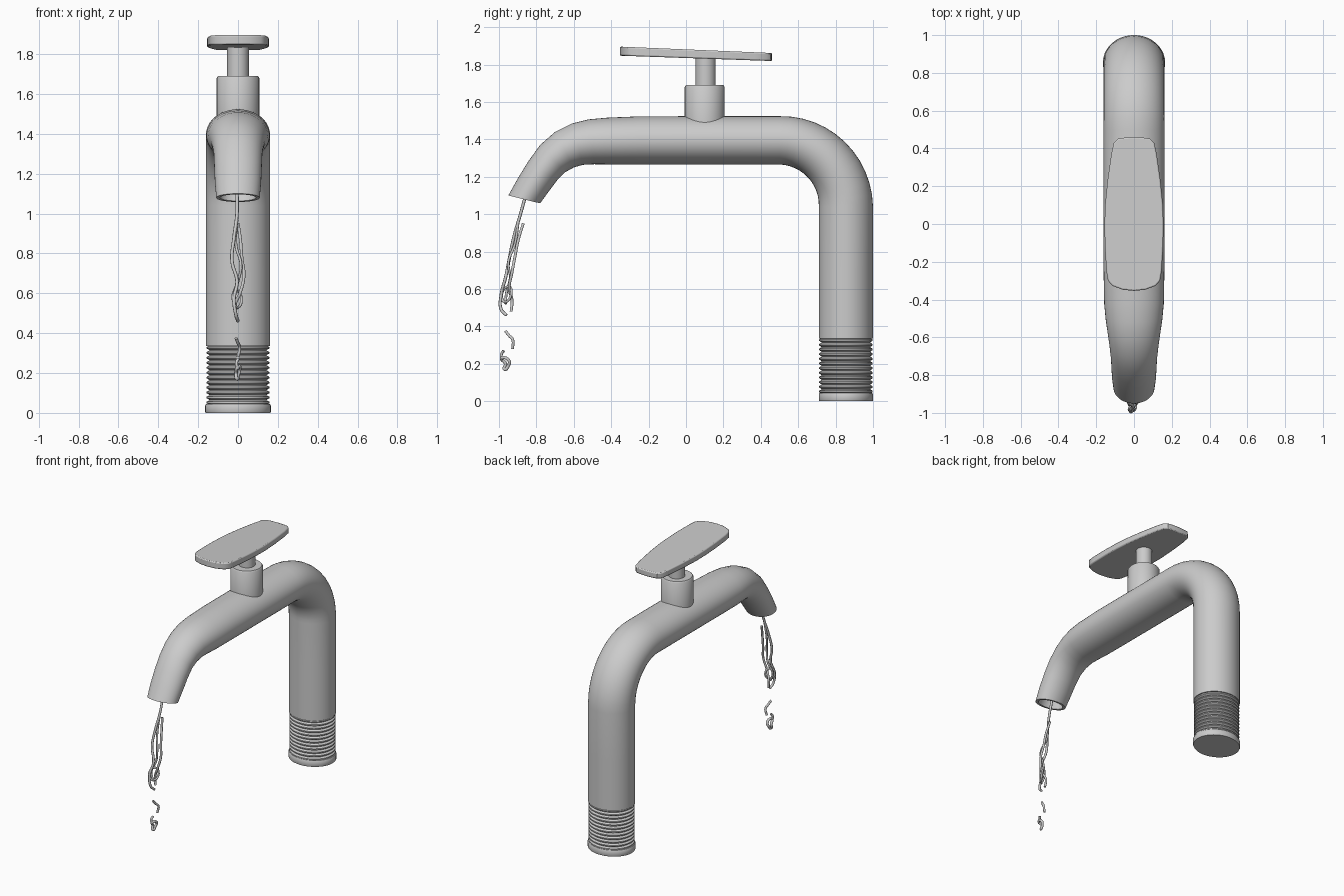
import bpy, bmesh, math
from mathutils import Vector

if "Cube" in bpy.data.objects:
    bpy.data.objects.remove(bpy.data.objects["Cube"])

metal = bpy.data.materials.new("light_grey")
metal.diffuse_color = (0.6, 0.6, 0.6, 1)
metal.use_nodes = True
metal.node_tree.nodes["Principled BSDF"].inputs["Base Color"].default_value = metal.diffuse_color


def finish(name, bm, angle=35):
    bmesh.ops.recalc_face_normals(bm, faces=bm.faces)
    me = bpy.data.meshes.new(name)
    bm.to_mesh(me)
    bm.free()
    ob = bpy.data.objects.new(name, me)
    bpy.context.collection.objects.link(ob)
    me.materials.append(metal)
    bpy.ops.object.select_all(action='DESELECT')
    ob.select_set(True)
    bpy.context.view_layer.objects.active = ob
    bpy.ops.object.shade_smooth_by_angle(angle=math.radians(angle))
    return ob


def loft(name, sections, n=40, angle=35):
    """Skin elliptical sections, each (outer y, outer z, inner y, inner z, x radius)."""
    bm = bmesh.new()
    rings = []
    for yo, zo, yi, zi, rx in sections:
        c = Vector((0, (yo + yi) / 2, (zo + zi) / 2))
        h = Vector((0, (yo - yi) / 2, (zo - zi) / 2))
        ring = []
        for i in range(n):
            t = 2 * math.pi * i / n
            ring.append(bm.verts.new(c + h * math.cos(t) + Vector((rx * math.sin(t), 0, 0))))
        rings.append(ring)
    for a, b in zip(rings, rings[1:]):
        for i in range(n):
            j = (i + 1) % n
            bm.faces.new((a[i], a[j], b[j], b[i]))
    bm.faces.new(rings[0])
    bm.faces.new(rings[-1])
    return finish(name, bm, angle)


def upright(name, y, profile, squash=1.0, angle=35):
    """Vertical turned part from (radius, z) pairs."""
    return loft(name, [(y + r * squash, z, y - r * squash, z, r) for r, z in profile], angle=angle)


# Main pipe: riser, bend, horizontal run and tapering hollow spout
pipe = [(1.0, 0.335, 0.71, 0.335, 0.161), (1.0, 0.7, 0.71, 0.7, 0.161)]
for k in range(13):
    t = math.radians(90 * k / 12)
    rn = 0.145 - 0.016 * k / 12
    ro, ri = 0.355 + rn, 0.355 - rn
    pipe.append((0.5 + ro * math.cos(t), 1.04 + ro * math.sin(t),
                 0.5 + ri * math.cos(t), 1.04 + ri * math.sin(t), 0.161))
pipe += [
    (0.1, 1.524, 0.1, 1.266, 0.161),
    (-0.25, 1.523, -0.25, 1.266, 0.161),
    (-0.42, 1.516, -0.42, 1.266, 0.158),
    (-0.52, 1.507, -0.49, 1.267, 0.15),
    (-0.61, 1.485, -0.55, 1.264, 0.139),
    (-0.70, 1.44, -0.60, 1.25, 0.129),
    (-0.78, 1.37, -0.645, 1.225, 0.122),
    (-0.845, 1.28, -0.69, 1.18, 0.119),
    (-0.90, 1.19, -0.735, 1.12, 0.116),
    (-0.95, 1.10, -0.78, 1.058, 0.109),
    (-0.932, 1.096, -0.798, 1.063, 0.09),
    (-0.895, 1.17, -0.76, 1.13, 0.085),
]
loft("pipe", pipe)

# Threaded section and base flange
thread = []
N = 12
for k in range(N):
    z = 0.04 + 0.3 * k / N
    thread += [(0.143, z), (0.157, z + 0.008), (0.157, z + 0.016), (0.143, z + 0.0235)]
upright("pipe_thread", 0.855, thread, 0.91, 25)
upright("base_flange", 0.855, [(0.162, 0), (0.165, 0.006), (0.165, 0.036), (0.16, 0.045)], 0.88)

# Valve collar and stem
upright("valve_collar", 0.1, [(0.107, 1.47), (0.107, 1.68), (0.1, 1.69)])
upright("valve_stem", 0.105, [(0.054, 1.66), (0.054, 1.86)])

# Tilted lever plate from a mirrored half outline
half = [(0.05, 0.457), (0.085, 0.452), (0.107, 0.43), (0.12, 0.37), (0.14, 0.23), (0.153, 0.1),
        (0.156, 0), (0.154, -0.12), (0.146, -0.25), (0.138, -0.30), (0.115, -0.327), (0.06, -0.348)]
outline = half + [(0, -0.354)] + [(-x, y) for x, y in reversed(half)] + [(0, 0.46)]
bm = bmesh.new()
top = [bm.verts.new((x, y, 1.881 - 0.042 * y)) for x, y in outline]
low = [bm.verts.new((x, y, 1.835 - 0.035 * y)) for x, y in outline]
bm.faces.new(top)
bm.faces.new(low)
for i in range(len(top)):
    j = (i + 1) % len(top)
    bm.faces.new((top[i], top[j], low[j], low[i]))
lever = finish("lever_handle", bm)
bev = lever.modifiers.new("soft_edge", 'BEVEL')
bev.width = 0.007
bev.segments = 2
bev.limit_method = 'ANGLE'
bev.angle_limit = math.radians(50)


# Water strands as thin tubes
def strand(name, pts, radius=0.008, cyclic=False):
    cu = bpy.data.curves.new(name, 'CURVE')
    cu.dimensions = '3D'
    cu.bevel_depth = radius
    cu.bevel_resolution = 2
    cu.resolution_u = 6
    cu.use_fill_caps = True
    sp = cu.splines.new('BEZIER')
    sp.bezier_points.add(len(pts) - 1)
    for p, co in zip(sp.bezier_points, pts):
        p.co = co
        p.handle_left_type = p.handle_right_type = 'AUTO'
    sp.use_cyclic_u = cyclic
    cu.materials.append(metal)
    bpy.context.collection.objects.link(bpy.data.objects.new(name, cu))


strand("water_main", [(-0.005, -0.855, 1.11), (-0.005, -0.885, 1.0), (-0.02, -0.92, 0.88), (-0.03, -0.945, 0.76),
                      (-0.005, -0.965, 0.66), (-0.02, -0.988, 0.57), (-0.01, -0.988, 0.49), (0, -0.96, 0.46)], 0.0085)
strand("water_side", [(0, -0.87, 0.95), (0.012, -0.895, 0.87), (0.02, -0.915, 0.77), (0.03, -0.93, 0.69),
                      (0.01, -0.945, 0.6), (-0.015, -0.93, 0.54), (-0.01, -0.935, 0.48)], 0.008)
strand("water_cross", [(-0.005, -0.895, 0.97), (-0.01, -0.915, 0.84), (0.015, -0.95, 0.74), (0.0, -0.94, 0.66),
                       (-0.025, -0.96, 0.58), (-0.005, -0.965, 0.52)], 0.007)
strand("water_loop", [(0.01, -0.935, 0.6), (-0.015, -0.96, 0.61), (-0.025, -0.985, 0.57), (0.0, -0.965, 0.53)],
       0.007, True)
strand("water_tail", [(-0.01, -0.965, 0.375), (0.0, -0.945, 0.35), (0.008, -0.927, 0.33), (0.0, -0.927, 0.28)], 0.008)
strand("water_drop", [(0, -0.985, 0.23), (0.008, -0.945, 0.215), (0, -0.95, 0.19),
                      (-0.005, -0.97, 0.17), (-0.01, -0.965, 0.2)], 0.009, True)
strand("water_drop_tail", [(0, -0.985, 0.22), (-0.008, -0.987, 0.25), (0, -0.975, 0.27)], 0.008)
